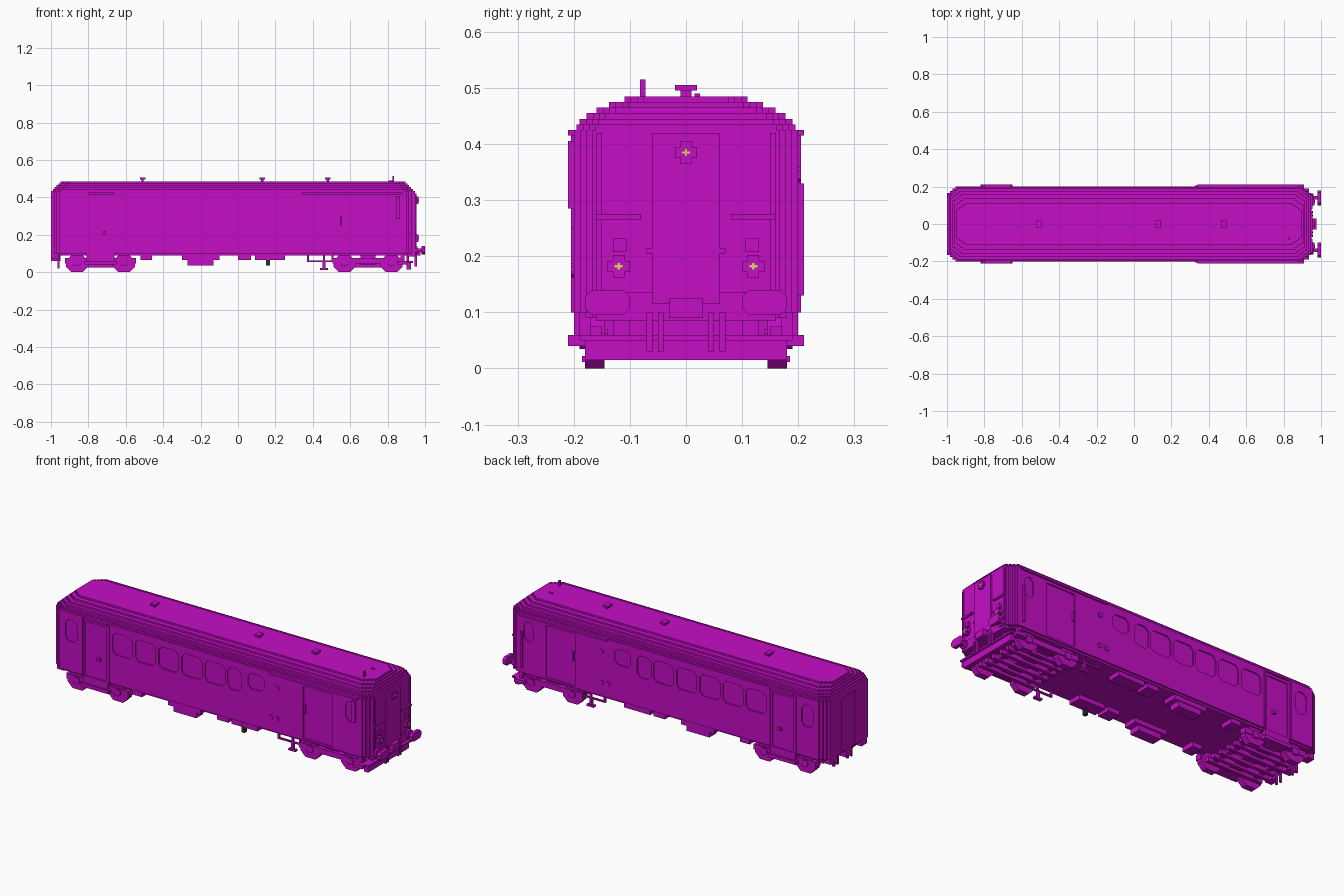
import bpy, bmesh
from mathutils import Vector

cube = bpy.data.objects.get("Cube")
if cube:
    bpy.data.objects.remove(cube)

# Main levels and planes shared by many parts
WALL, SKIN, LIP = .2, .19, .21
SILL, EAVE = .1, .425
REAR, FRONT = -1, .945
STEP = .01


def material(name, *rgb):
    made = bpy.data.materials.new(name)
    made.use_nodes = True
    made.diffuse_color = (*rgb, 1)
    made.node_tree.nodes["Principled BSDF"].inputs["Base Color"].default_value = (*rgb, 1)
    return made


MAGENTA = material("magenta", .56, .004, .56)
GREY = material("dark grey", .03, .03, .03)
YELLOW = material("lamp yellow", .8, .7, .1)


def prism(name, outline, axis, span, paint=MAGENTA):
    """Extrude a flat outline along the named axis from span start to span end."""
    low, high = span
    place = {"x": lambda a, b: (low, a, b),
             "y": lambda a, b: (a, low, b),
             "z": lambda a, b: (a, b, low)}[axis]
    shape = bmesh.new()
    face = shape.faces.new([shape.verts.new(place(a, b)) for a, b in outline])
    extruded = bmesh.ops.extrude_face_region(shape, geom=[face])["geom"]
    shift = Vector([(high - low) * (axis == letter) for letter in "xyz"])
    bmesh.ops.translate(shape, vec=shift,
                        verts=[item for item in extruded if isinstance(item, bmesh.types.BMVert)])
    bmesh.ops.recalc_face_normals(shape, faces=shape.faces)
    mesh = bpy.data.meshes.new(name)
    shape.to_mesh(mesh)
    shape.free()
    mesh.materials.append(paint)
    made = bpy.data.objects.new(name, mesh)
    bpy.context.collection.objects.link(made)
    return made


def around(centre, reach):
    return centre - reach, centre + reach


def octagon(across, up, cut):
    """Rectangle with its four corners cut off."""
    (left, right), (low, high) = across, up
    return [(left + cut, low), (right - cut, low), (right, low + cut), (right, high - cut),
            (right - cut, high), (left + cut, high), (left, high - cut), (left, low + cut)]


def box(name, x, y, z, paint=MAGENTA):
    outline = [(x[a], y[b]) for a, b in ((False, False), (True, False), (True, True), (False, True))]
    return prism(name, outline, "z", z, paint)


def flipped(span):
    return -span[-1], -span[0]


def pair(name, x, y, z):
    """The same box on both sides of the centre line."""
    return [box("left_" + name, x, y, z), box("right_" + name, x, flipped(y), z)]


def octagon_pair(name, x, y, z, cut):
    outline = octagon(x, z, cut)
    return [prism("left_" + name, outline, "y", y),
            prism("right_" + name, outline, "y", flipped(y))]


def stair_plan(rear, front, half, steps=4):
    """Plan outline whose four corners are cut in small stairs."""
    run, rise = .06 / steps, .045 / steps
    stairs = []
    for i in range(steps):
        inner = half - rise * (steps - i)
        stairs += [(run * i, inner), (run * i, inner + rise)]
    stairs.append((run * steps, half))
    upper = [(rear + a, b) for a, b in stairs] + [(front - a, b) for a, b in reversed(stairs)]
    return upper + [(a, -b) for a, b in reversed(upper)]


# Body shell, floor and stepped roof
body = prism("body", stair_plan(REAR, FRONT, WALL), "z", (SILL, EAVE))
prism("floor", stair_plan(REAR + STEP, FRONT - STEP, SKIN), "z", (SILL - STEP, SILL))
ROOF_STEPS = 6
for i in range(ROOF_STEPS):
    rise = i / (ROOF_STEPS - 1)
    half = WALL - STEP / 2 - .085 * rise ** 1.7
    inset = STEP * i
    prism("roof_step", stair_plan(REAR + inset, FRONT - inset, half), "z",
          (EAVE + inset, EAVE + inset + STEP))
pair("gutter", x=(-.8, -.66), y=(SKIN, LIP), z=around(.42, .005))
pair("sliding_door_rail", x=(.34, .88), y=(SKIN, LIP), z=around(.42, .005))

# Recesses for windows and doors on both sides, and for the gangway
recess = (SKIN + STEP / 3, LIP)
saloon = (.265, .385)
cutters = []
for i in range(5):
    cutters += octagon_pair("window_cutter", around(-.57 + .142 * i, .062), recess, saloon, .02)
for x, z in (((-.92, -.85), saloon), ((.075, .16), saloon),
             ((.2, .3), (.3, .385)), ((.8, .855), (.28, .39))):
    cutters += octagon_pair("window_cutter", x, recess, z, .02)
cutters += pair("door_cutter", (-.8, -.67), recess, (SILL - STEP, .4))
cutters += pair("sliding_door_cutter", (.54, .72), recess, (SILL + STEP, .4))
cutters.append(box("gangway_cutter", (REAR - STEP, REAR + STEP), around(0, .06), (SILL + STEP, .4)))
bpy.context.view_layer.objects.active = body
for cutter in cutters:
    cutter.hide_render = True
    cut = body.modifiers.new("recess", "BOOLEAN")
    cut.object = cutter
    cut.solver = "EXACT"
    bpy.ops.object.modifier_apply(modifier=cut.name)
    bpy.data.objects.remove(cutter)

# Passenger doors, steps and side fittings
raised = (SKIN, WALL + STEP / 2)
for x in (-.815, -.655):
    pair("door_post", around(x, .005), raised, (SILL, EAVE - STEP))
pair("door_handle", around(-.715, .01), raised, around(.21, .008))
pair("door_step", x=(-.82, -.65), y=(.15, LIP), z=(.04, .06))
pair("step_riser", x=(-.81, -.66), y=(.15, WALL), z=(.06, SILL))
pair("sliding_door_handle", around(.55, .004), raised, (.25, .3))
for x, z in ((.38, .345), (.34, .175), (.38, .175)):
    octagon_pair("side_hatch", around(x, .013), raised, around(z, .013), .006)
box("cab_mirror", x=(.845, .865), y=(-LIP, -SKIN), z=(.285, .405))
box("cab_handrail", x=(.86, .87), y=(SKIN, LIP), z=(.13, .33))

# Roof vents and horn
roof_top = EAVE + STEP * ROOF_STEPS
for x in (-.51, .13, .48):
    box("vent_stem", around(x, .006), around(0, STEP), (roof_top - STEP, roof_top + STEP))
    box("vent_cap", around(x, .015), around(0, .02), (roof_top + STEP, roof_top + STEP * 2))
box("horn", around(.83, .005), around(-.077, .005), (roof_top - STEP, roof_top + STEP * 3))
box("horn_base", around(.815, STEP), around(.02, .005), (roof_top - STEP, roof_top + STEP / 2))

# Cab end: door, rails and lamps
proud = (FRONT - STEP, FRONT + STEP)
box("cab_end_door", proud, around(0, .06), (.115, .42))
pair("cab_end_rail", proud, (.08, .16), around(.27, .005))
pair("cab_end_pillar", (FRONT - STEP, FRONT + STEP / 2), around(.155, .005), (.14, .42))
pair("door_foothold", proud, around(.06, STEP), around(.21, .005))
pair("upper_lamp", proud, around(.118, .012), around(.22, .012))
lamp = (FRONT - STEP, FRONT + STEP * 2)
bulb = (FRONT + STEP, FRONT + STEP * 2.2)
for y, z in ((0, .385), (-.12, .182), (.12, .182)):
    box("lamp_wide", lamp, around(y, .02), around(z, STEP))
    box("lamp_tall", lamp, around(y, STEP), around(z, .02))
    box("lamp_bulb", bulb, around(y, .007), around(z, .002), YELLOW)
    box("lamp_glint", bulb, around(y, .002), around(z, .006), YELLOW)

# Buffers, coupler, hoses and plough at the cab end
pair("buffer_stem", (FRONT - STEP, -REAR - STEP), around(.14, STEP), around(.117, STEP))
for y in (-.14, .14):
    prism("buffer_plate", octagon(around(y, .04), (.095, .14), .012), "x", (.98, -REAR))
    prism("buffer_collar", octagon(around(y, .022), around(.117, .02), STEP), "x", (.94, .96))
box("buffer_beam", x=(.9, .95), y=around(0, .16), z=(.085, .135))
box("coupler", x=(.94, .975), y=around(0, .03), z=(.09, .125))
box("plough", x=(.9, .925), y=around(0, .18), z=(.015, .05))
box("plough_top", x=(.89, .935), y=around(0, SKIN), z=(.05, .06))
pair("plough_bracket", x=(.9, .915), y=(.1, .13), z=(.06, .09))
pair("cab_step", x=(.85, .91), y=(.17, LIP), z=(.04, .06))
pair("cab_step_hanger", x=(.87, .89), y=(.17, SKIN), z=(.05, SILL))
for y in (.045, .065):
    pair("cab_hose", around(.95, .006), around(y, .005), (.03, SILL))

# Plain end: gangway frame, rails, buffers, coupler and hoses
end_face = (REAR, REAR + STEP * 2)
pair("gangway_frame", end_face, (.06, .075), (SILL, EAVE - STEP))
pair("end_rail", end_face, around(.125, .005), (.15, .35))
pair("end_buffer", (REAR, -.96), (.11, .16), (.07, SILL + STEP))
box("end_coupler", (REAR, -.95), around(0, .025), (.06, SILL))
for y in (.045, .075):
    pair("end_hose", around(-.96, .006), around(y, .005), (.02, SILL - STEP))

# Bogies: wheels, axle boxes, axles, side frames and long inner beams
for middle in (-.735, .695):
    for axle in around(middle, .125):
        octagon_pair("wheel", around(axle, .06), (.145, .18), (0, .09), .03)
        octagon_pair("axle_box", around(axle, .02), (.14, SKIN), (.035, .07), .008)
        box("axle", around(axle, .012), around(0, .15), (.035, .06))
    pair("bogie_side_frame", around(middle, SKIN), (.15, .185), (.045, .075))
    for y in (.03, .08, .125):
        pair("bogie_beam", around(middle, .17), around(y, STEP), (.025, .05))
    box("bolster", around(middle, .04), around(0, .17), (.04, SILL - STEP))

# Equipment under the floor
for x in ((-.52, -.46), (-.3, -.1), (0, .07), (.09, .25)):
    pair("equipment_box", x, (.11, .185), (.065, SILL))
pair("battery_box", around(-.2, .07), (.12, .18), (.035, .07))
box("drain_pipe", around(.16, STEP), around(-.175, STEP), (.035, .09), GREY)
pair("ladder_rail", (.37, .53), (.17, .18), (.055, .063))
for x in (.375, .46, .505):
    pair("ladder_hanger", around(x, .005), (.17, .18), (.055, SILL))
pair("ladder_drop", around(.46, .007), (.165, .18), (.015, .06))
pair("ladder_foot", around(.46, .022), (.165, .185), (.012, .022))
